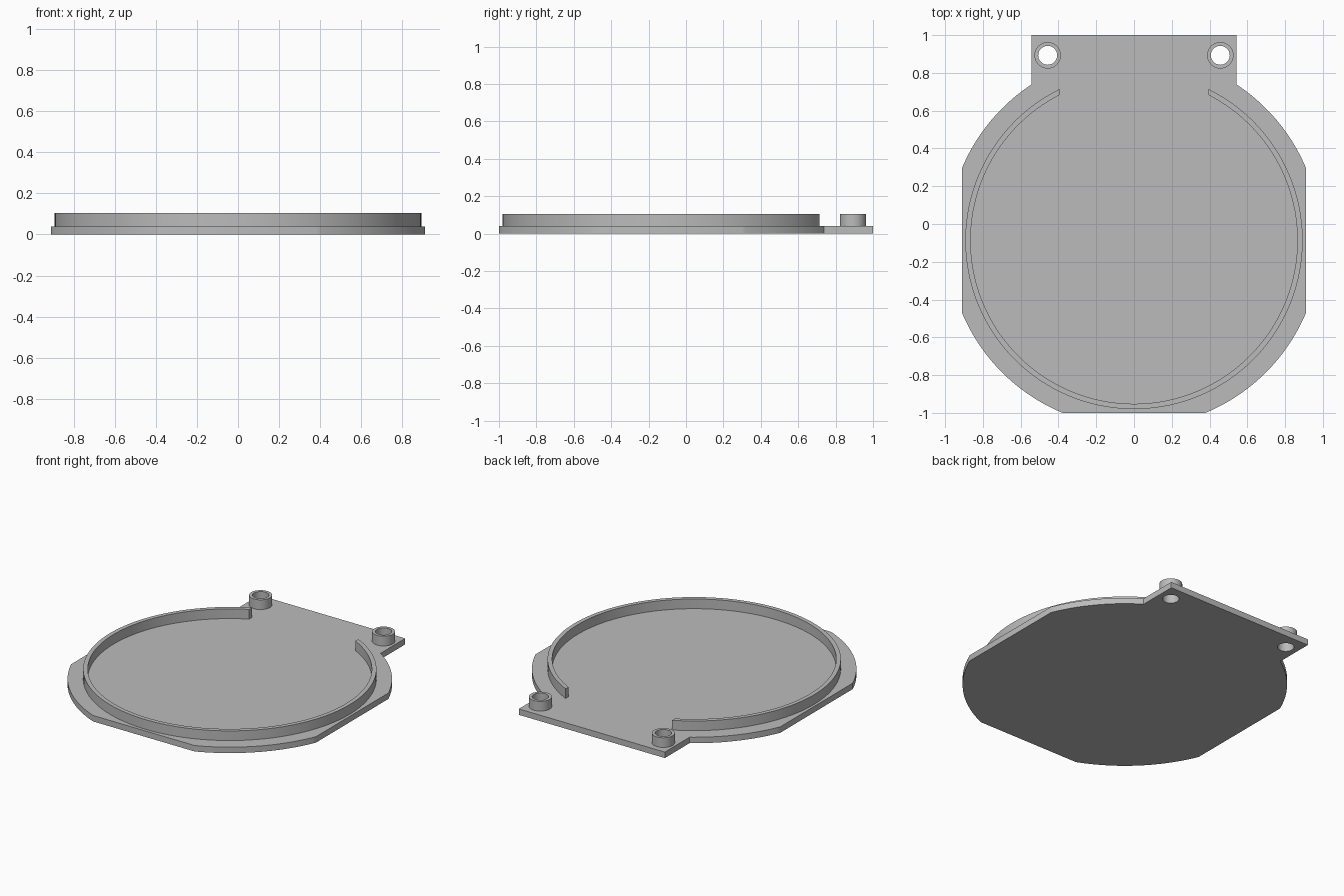
import bpy
import bmesh
from math import sin, cos, asin, acos, pi, radians

cube = bpy.data.objects.get("Cube")
if cube:
    bpy.data.objects.remove(cube, do_unlink=True)

# Overall dimensions
CENTRE_Y = -0.087
DISC_R, RIM_OUTER, RIM_INNER = 0.988, 0.893, 0.865
SIDE_X, FRONT_Y, BACK_Y = 0.91, -1.0, 1.0
TAB_X, RIM_END_X = 0.543, 0.395
HOLE_X, HOLE_Y, HOLE_R, BOSS_R = 0.457, 0.893, 0.05, 0.07
PLATE_TOP, RIM_TOP = 0.04, 0.105

grey = bpy.data.materials.new("plain grey")
grey.use_nodes = True
colour = (0.5, 0.5, 0.5, 1)
grey.diffuse_color = colour
grey.node_tree.nodes["Principled BSDF"].inputs["Base Color"].default_value = colour


def arc(cx, cy, r, a0, a1, steps):
    """Points along an arc, both ends included."""
    return [(cx + r * cos(a0 + (a1 - a0) * i / steps),
             cy + r * sin(a0 + (a1 - a0) * i / steps)) for i in range(steps + 1)]


def circle(cx, cy, r):
    return arc(cx, cy, r, 0, 2 * pi, 48)[:-1]


def solid(name, loops, z0, z1):
    """Extrude a flat outline, with optional hole loops, from z0 to z1."""
    bm = bmesh.new()
    edges = []
    for loop in loops:
        verts = [bm.verts.new((x, y, z0)) for x, y in loop]
        edges += [bm.edges.new((v, verts[i - 1])) for i, v in enumerate(verts)]
    bmesh.ops.triangle_fill(bm, edges=edges, use_beauty=True, normal=(0, 0, 1))
    top = bmesh.ops.extrude_face_region(bm, geom=bm.faces[:])["geom"]
    bmesh.ops.translate(bm, vec=(0, 0, z1 - z0),
                        verts=[g for g in top if isinstance(g, bmesh.types.BMVert)])
    bmesh.ops.recalc_face_normals(bm, faces=bm.faces[:])
    mesh = bpy.data.meshes.new(name)
    bm.to_mesh(mesh)
    bm.free()
    mesh.materials.append(grey)
    obj = bpy.data.objects.new(name, mesh)
    bpy.context.collection.objects.link(obj)
    bpy.ops.object.select_all(action='DESELECT')
    obj.select_set(True)
    bpy.context.view_layer.objects.active = obj
    bpy.ops.object.shade_smooth_by_angle(angle=radians(30))


# Base plate: disc trimmed flat at the sides and front, with a tab at the back
front_a = -acos((DISC_R ** 2 - (FRONT_Y - CENTRE_Y) ** 2) ** 0.5 / DISC_R)
side_a = acos(SIDE_X / DISC_R)
tab_a = acos(TAB_X / DISC_R)
right_half = (arc(0, CENTRE_Y, DISC_R, front_a, -side_a, 24)
              + arc(0, CENTRE_Y, DISC_R, side_a, tab_a, 24)
              + [(TAB_X, BACK_Y)])
outline = right_half + [(-x, y) for x, y in reversed(right_half)]
holes = [circle(s * HOLE_X, HOLE_Y, HOLE_R) for s in (1, -1)]
solid("base_plate", [outline] + holes, 0, PLATE_TOP)

# Raised rim, open at the back with ends cut square to the tab
outer_a = pi / 2 - asin(RIM_END_X / RIM_OUTER)
inner_a = pi / 2 - asin(RIM_END_X / RIM_INNER)
rim = (arc(0, CENTRE_Y, RIM_OUTER, -pi - outer_a, outer_a, 128)
       + arc(0, CENTRE_Y, RIM_INNER, inner_a, -pi - inner_a, 128))
solid("raised_rim", [rim], PLATE_TOP, RIM_TOP)

# Hollow bosses around the mounting holes
for side, s in (("left", 1), ("right", -1)):
    solid(side + "_boss", [circle(s * HOLE_X, HOLE_Y, BOSS_R),
                           circle(s * HOLE_X, HOLE_Y, HOLE_R)], PLATE_TOP, RIM_TOP)
